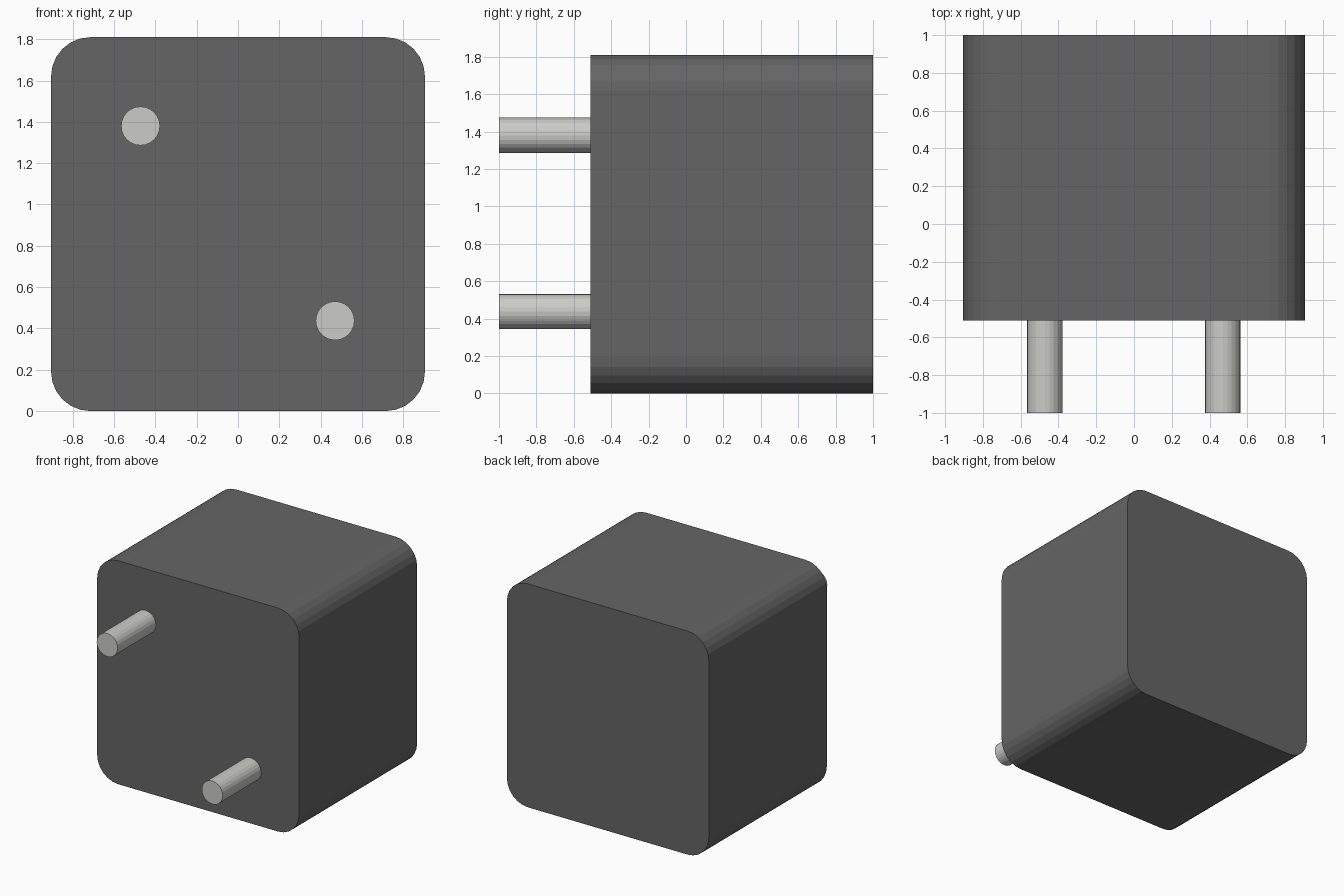
import bpy, math

if "Cube" in bpy.data.objects:
    bpy.data.objects.remove(bpy.data.objects["Cube"])

BODY_FRONT, BODY_BACK = -0.51, 1.0
HALF, RADIUS = 0.905, 0.19


def material(name, color):
    mat = bpy.data.materials.new(name)
    mat.diffuse_color = (*color, 1)
    mat.use_nodes = True
    mat.node_tree.nodes["Principled BSDF"].inputs["Base Color"].default_value = mat.diffuse_color
    return mat


dark = material("dark_plastic", (0.13, 0.13, 0.13))
metal = material("pale_metal", (0.6, 0.6, 0.57))

# Body: block with the four edges along y rounded
bpy.ops.mesh.primitive_cube_add(size=1, location=(0, (BODY_FRONT + BODY_BACK) / 2, HALF))
body = bpy.context.object
body.name = "body"
body.dimensions = (2 * HALF, BODY_BACK - BODY_FRONT, 2 * HALF)
bpy.ops.object.transform_apply(location=False, rotation=False, scale=True)
body.data.materials.append(dark)
weights = body.data.attributes.new("bevel_weight_edge", 'FLOAT', 'EDGE')
for edge in body.data.edges:
    a, b = (body.data.vertices[i].co for i in edge.vertices)
    weights.data[edge.index].value = 1.0 if abs(a.y - b.y) > 0.1 else 0.0
bevel = body.modifiers.new("rounded_edges", 'BEVEL')
bevel.limit_method = 'WEIGHT'
bevel.width = RADIUS
bevel.segments = 6


# Pins: two diagonal rods sticking out of the front
def pin(name, x, z):
    start, end = -1.0, BODY_FRONT + 0.01
    bpy.ops.mesh.primitive_cylinder_add(
        vertices=24, radius=0.094, depth=end - start,
        location=(x, (start + end) / 2, z), rotation=(math.pi / 2, 0, 0))
    bpy.context.object.name = name
    bpy.context.object.data.materials.append(metal)


pin("upper_pin", -0.472, 1.38)
pin("lower_pin", 0.47, 0.437)
